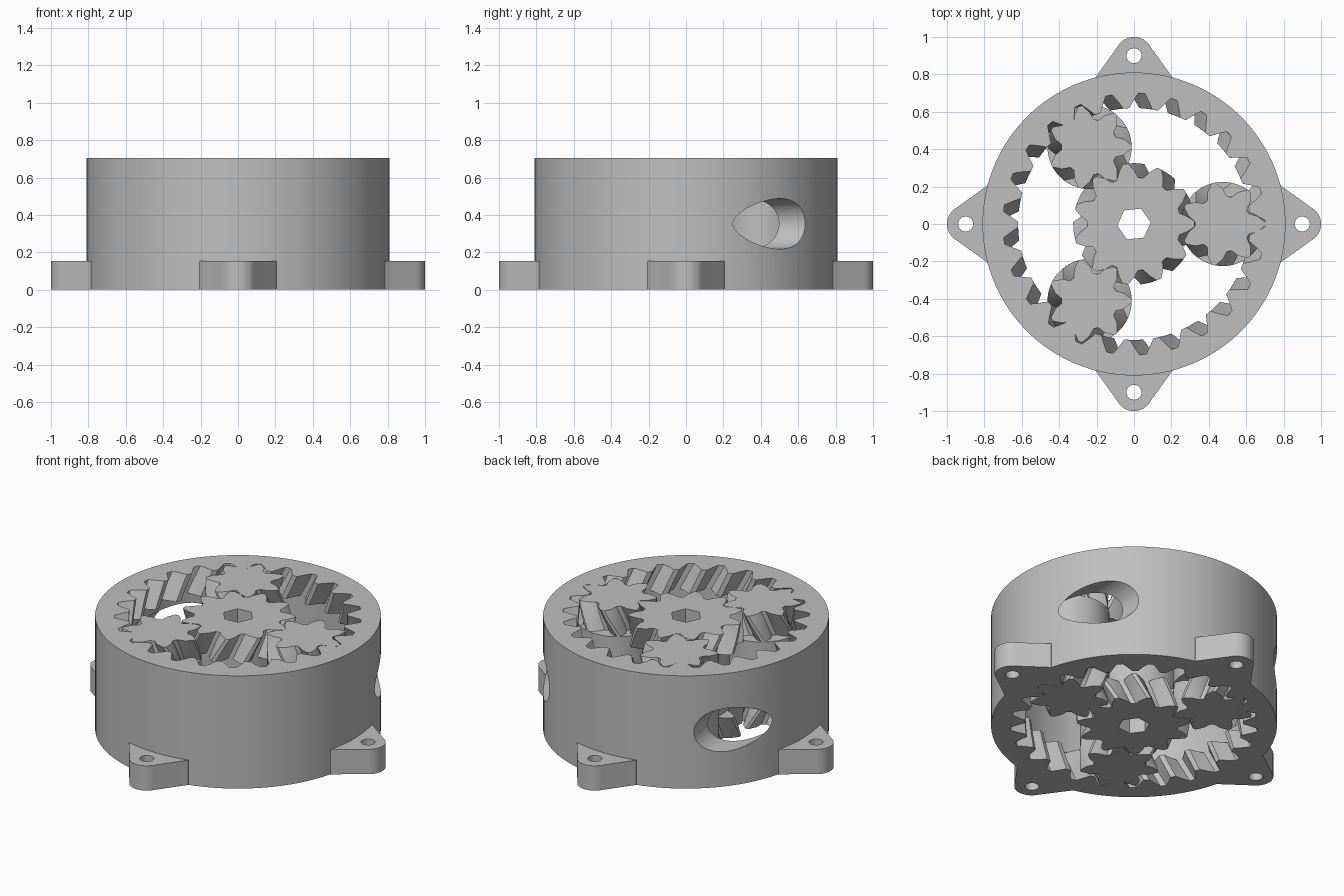
import bpy
import bmesh
from math import sin, cos, pi, radians, tau

cube = bpy.data.objects.get("Cube")
if cube:
    bpy.data.objects.remove(cube)

HEIGHT = 0.705
TOOTH = 0.155          # height of each toothed band
ORBIT = 0.475          # distance of planet axes from the centre
SLANT = 0.08           # sideways drift of a tooth along its band
N_SUN, N_PLANET, N_RING = 11, 7, 25

grey = bpy.data.materials.new("plain grey")
grey.use_nodes = True
colour = (0.52, 0.52, 0.52, 1)
grey.diffuse_color = colour
grey.node_tree.nodes["Principled BSDF"].inputs["Base Color"].default_value = colour


def circle(r, n=96, turn=0.0, cx=0.0, cy=0.0):
    return [(cx + r * cos(turn + tau * i / n), cy + r * sin(turn + tau * i / n)) for i in range(n)]


def gear_outline(teeth, root, tip, tip_width=0.07):
    """Closed outline with the first tooth centred on +x."""
    mid = (root + tip) / 2
    tooth = [(-0.40, root), (-0.25, mid), (-tip_width, tip),
             (tip_width, tip), (0.25, mid), (0.40, root)]
    return [(r * cos(tau * (k + f) / teeth), r * sin(tau * (k + f) / teeth))
            for k in range(teeth) for f, r in tooth]


def loft(bm, outline, z0, z1, twist0=0.0, twist1=0.0, steps=1):
    """Solid prism from z0 up to z1, turning from twist0 to twist1."""
    rings = []
    for s in range(steps + 1):
        t = s / steps
        a = twist0 + (twist1 - twist0) * t
        z = z0 + (z1 - z0) * t
        rings.append([bm.verts.new((x * cos(a) - y * sin(a), x * sin(a) + y * cos(a), z))
                      for x, y in outline])
    n = len(outline)
    for low, high in zip(rings, rings[1:]):
        for i in range(n):
            j = (i + 1) % n
            bm.faces.new((low[i], low[j], high[j], high[i]))
    bm.faces.new(rings[0][::-1])
    bm.faces.new(rings[-1])


def finish(name, bm):
    mesh = bpy.data.meshes.new(name)
    bm.to_mesh(mesh)
    bm.free()
    mesh.materials.append(grey)
    obj = bpy.data.objects.new(name, mesh)
    bpy.context.collection.objects.link(obj)
    return obj


def prism(name, outline, z0, z1):
    bm = bmesh.new()
    loft(bm, outline, z0, z1)
    return finish(name, bm)


def activate(obj):
    bpy.ops.object.select_all(action='DESELECT')
    obj.select_set(True)
    bpy.context.view_layer.objects.active = obj


def combine(target, tool, operation):
    activate(target)
    mod = target.modifiers.new(operation, 'BOOLEAN')
    mod.operation = operation
    mod.object = tool
    mod.solver = 'EXACT'
    mod.use_self = True
    bpy.ops.object.modifier_apply(modifier=mod.name)
    bpy.data.objects.remove(tool)


def smooth(obj):
    activate(obj)
    bpy.ops.object.shade_smooth_by_angle(angle=radians(30))


def toothed_bands(bm, outline, twist, extra=0.0):
    """Mirrored slanted teeth at the bottom and the top."""
    loft(bm, outline, -extra, TOOTH + extra, 0, twist, 4)
    loft(bm, outline, HEIGHT - TOOTH - extra, HEIGHT + extra, twist, 0, 4)


# Housing drum with four mounting lugs
housing = prism("housing", circle(0.81, 128), 0, HEIGHT)
for q in range(4):
    arc = [(0.9 + 0.1 * cos(a), 0.1 * sin(a)) for a in [radians(-62 + 124 * i / 16) for i in range(17)]]
    lug = prism("lug", [(0.72, -0.205), (0.785, -0.205)] + arc + [(0.785, 0.205), (0.72, 0.205)], 0, TOOTH)
    lug.rotation_euler.z = q * pi / 2
    bpy.context.view_layer.update()
    combine(housing, lug, 'UNION')
for q in range(4):
    a = q * pi / 2
    hole = prism("lug_hole", circle(0.04, 24, 0, 0.9 * cos(a), 0.9 * sin(a)), -0.1, TOOTH + 0.1)
    combine(housing, hole, 'DIFFERENCE')

# Ring teeth at both ends, smooth roller track between them
bm = bmesh.new()
toothed_bands(bm, gear_outline(N_RING, 0.62, 0.7, 0.1), SLANT / 0.66, 0.005)
combine(housing, finish("ring_bore", bm), 'DIFFERENCE')
combine(housing, prism("roller_track", circle(0.705, 96), TOOTH, HEIGHT - TOOTH), 'DIFFERENCE')

# Two ports leaving the track toward the back
for side in (-1, 1):
    port = prism("port", circle(0.135, 48), -1, 0)
    port.rotation_euler.x = pi / 2
    port.location = (side * 0.635, 0, HEIGHT / 2)
    bpy.context.view_layer.update()
    combine(housing, port, 'DIFFERENCE')
smooth(housing)

# Sun gear with a smooth waist and a hexagonal drive hole
bm = bmesh.new()
toothed_bands(bm, gear_outline(N_SUN, 0.25, 0.325), -SLANT / 0.29)
loft(bm, circle(0.25, 64), TOOTH - 0.02, HEIGHT - TOOTH + 0.02)
sun = finish("sun_gear", bm)
combine(sun, prism("hex_hole", circle(0.09, 6, radians(6)), -0.1, HEIGHT + 0.1), 'DIFFERENCE')
smooth(sun)

# Three planet gears, each with a roller in the middle
for k in range(3):
    a = k * tau / 3
    bm = bmesh.new()
    toothed_bands(bm, gear_outline(N_PLANET, 0.15, 0.225, 0.05), SLANT / 0.19)
    loft(bm, circle(0.225, 64), TOOTH, HEIGHT - TOOTH)
    planet = finish(f"planet_gear_{k + 1}", bm)
    planet.location = (ORBIT * cos(a), ORBIT * sin(a), 0)
    planet.rotation_euler.z = a - (N_RING * k / 3 % 1) * tau / N_PLANET
    smooth(planet)
